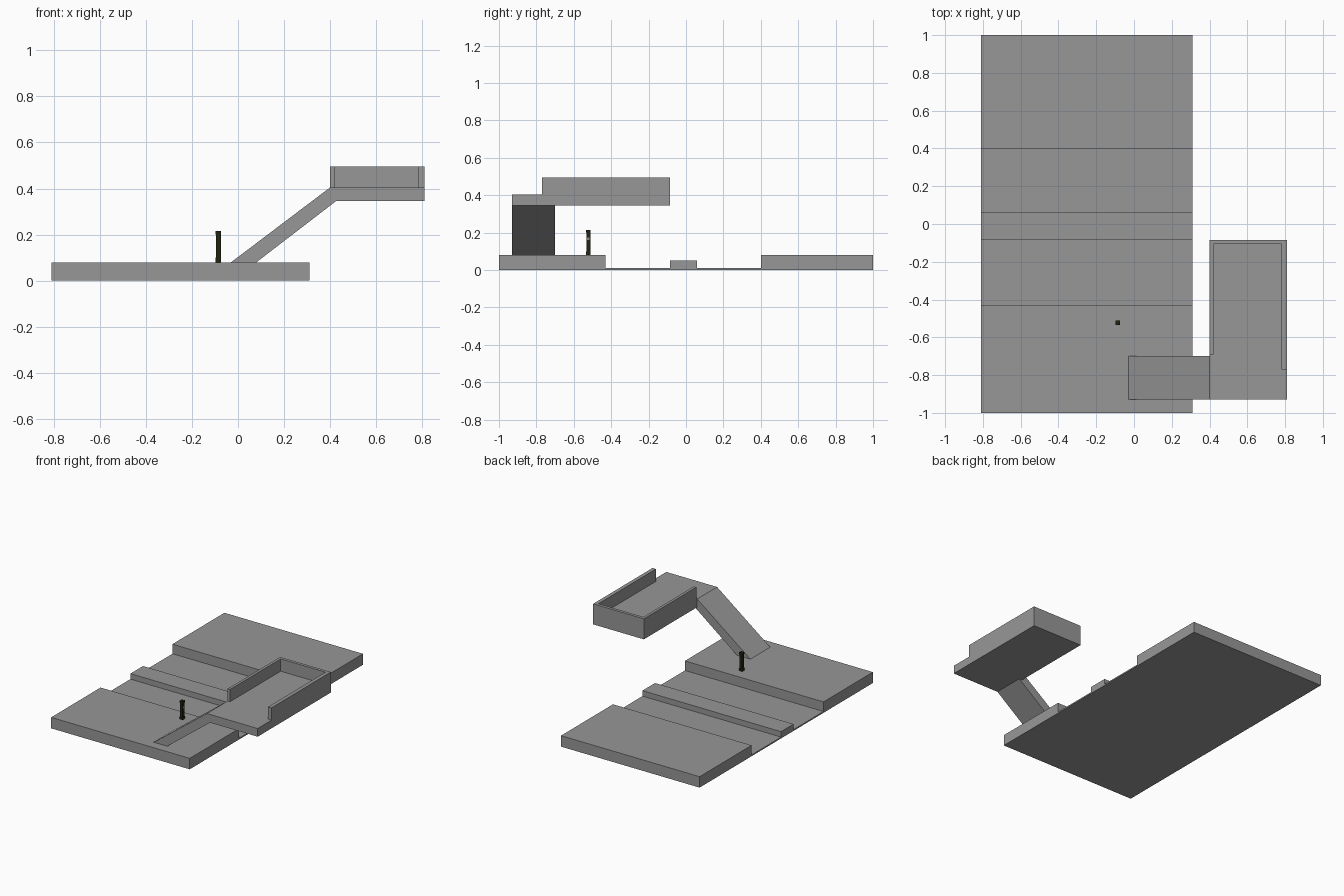
import bpy

if "Cube" in bpy.data.objects:
    bpy.data.objects.remove(bpy.data.objects["Cube"])


def material(name, rgb):
    m = bpy.data.materials.new(name)
    m.diffuse_color = (*rgb, 1.0)
    m.use_nodes = True
    m.node_tree.nodes["Principled BSDF"].inputs["Base Color"].default_value = m.diffuse_color
    return m


GREY = material("concrete grey", (0.31, 0.31, 0.31))
DARK = material("dark olive", (0.016, 0.016, 0.006))
PALE = material("pale grey", (0.25, 0.25, 0.22))


def prism(name, profile, axis, lo, hi, mat):
    """Extrude a 2D profile along x (profile is y,z) or y (profile is x,z)."""
    n = len(profile)
    place = (lambda p, d: (d, p[0], p[1])) if axis == "x" else (lambda p, d: (p[0], d, p[1]))
    verts = [place(p, d) for d in (lo, hi) for p in profile]
    faces = [tuple(range(n))[::-1], tuple(range(n, 2 * n))]
    faces += [(i, (i + 1) % n, n + (i + 1) % n, n + i) for i in range(n)]
    if axis == "y":
        faces = [f[::-1] for f in faces]
    me = bpy.data.meshes.new(name)
    me.from_pydata(verts, [], faces)
    me.materials.append(mat)
    ob = bpy.data.objects.new(name, me)
    bpy.context.collection.objects.link(ob)
    return ob


def box(name, x, y, z, mat):
    return prism(name, [(y[0], z[0]), (y[1], z[0]), (y[1], z[1]), (y[0], z[1])],
                 "x", x[0], x[1], mat)


# Ground slab: two pavements, two sunken lanes and a central strip
prism("street_base", [
    (-1, 0), (1, 0), (1, 0.08), (0.40, 0.08), (0.40, 0.01), (0.06, 0.01),
    (0.06, 0.05), (-0.085, 0.05), (-0.085, 0.01), (-0.43, 0.01),
    (-0.43, 0.08), (-1, 0.08)], "x", -0.81, 0.31, GREY)

# Sloping ramp up to the raised deck
prism("ramp", [(-0.03, 0.08), (0.08, 0.08), (0.425, 0.345), (0.425, 0.405), (0.40, 0.405)],
      "y", -0.93, -0.70, GREY)

# Raised deck with parapets on three sides
box("deck", (0.40, 0.81), (-0.93, -0.085), (0.345, 0.405), GREY)
box("left_parapet", (0.40, 0.42), (-0.69, -0.085), (0.405, 0.495), GREY)
box("right_parapet", (0.782, 0.81), (-0.77, -0.085), (0.405, 0.495), GREY)
box("back_parapet", (0.42, 0.782), (-0.107, -0.085), (0.405, 0.495), GREY)

# Small dark post standing on the pavement
px, py = -0.085, -0.522
for name, r, z0, z1 in (("post_foot", 0.012, 0.08, 0.10), ("post_body", 0.0105, 0.10, 0.20),
                        ("post_cap", 0.012, 0.20, 0.215)):
    box(name, (px - r, px + r), (py - r, py + r), (z0, z1), DARK)
box("post_plate", (px + 0.0105, px + 0.012), (py - 0.006, py + 0.006), (0.16, 0.175), PALE)
